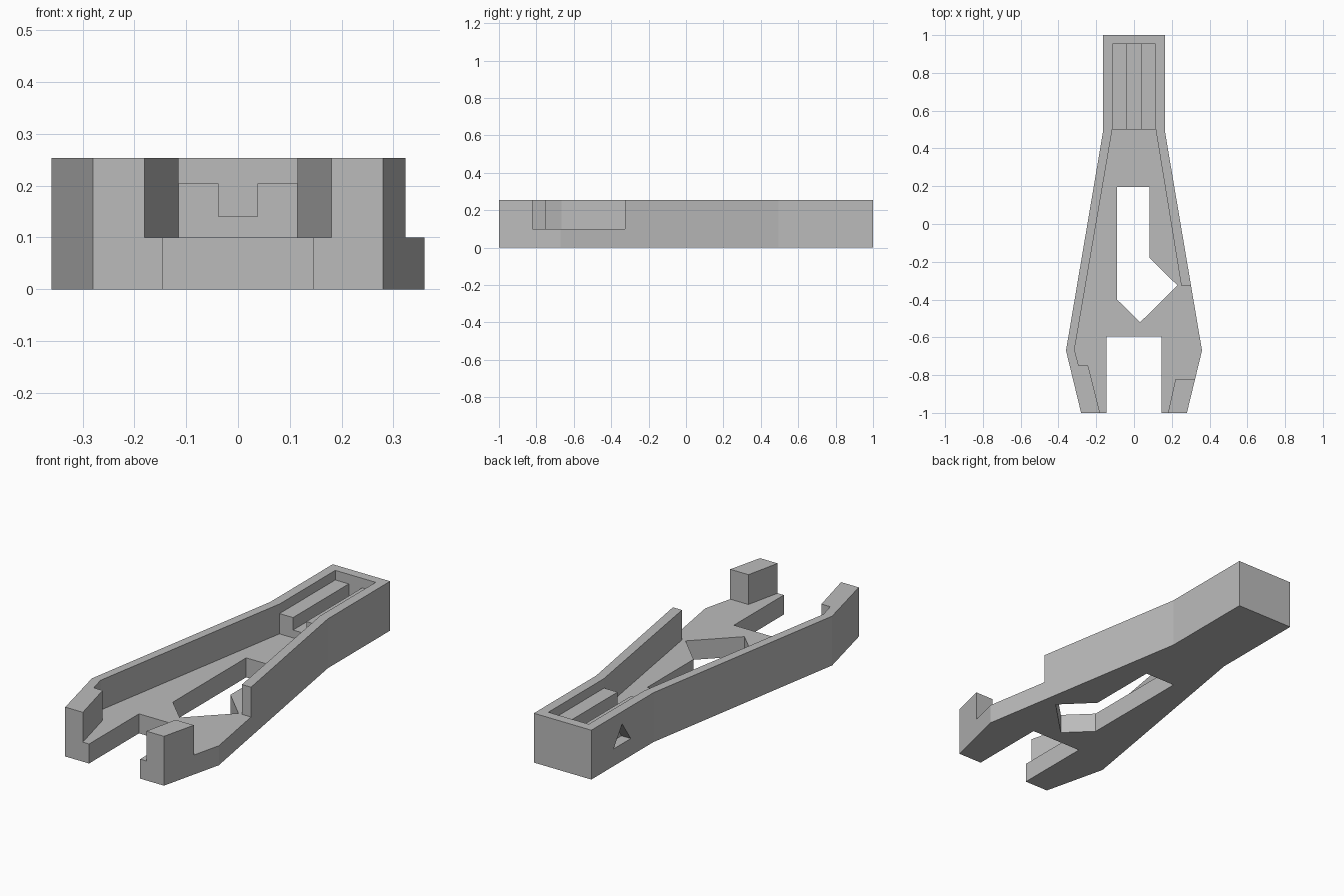
import bpy
import bmesh
from mathutils import Vector

cube = bpy.data.objects.get("Cube")
if cube:
    bpy.data.objects.remove(cube, do_unlink=True)

HEIGHT, FLOOR = 0.253, 0.10
ABOVE, BELOW = 0.4, -0.1

grey = bpy.data.materials.new("light_grey")
grey.use_nodes = True
colour = (0.5, 0.5, 0.5, 1)
grey.diffuse_color = colour
grey.node_tree.nodes["Principled BSDF"].inputs["Base Color"].default_value = colour


def prism(name, points, direction):
    """Extrude a planar outline along a direction into a closed solid."""
    bm = bmesh.new()
    face = bm.faces.new([bm.verts.new(p) for p in points])
    moved = bmesh.ops.extrude_face_region(bm, geom=[face])["geom"]
    verts = [g for g in moved if isinstance(g, bmesh.types.BMVert)]
    bmesh.ops.translate(bm, verts=verts, vec=Vector(direction))
    bmesh.ops.recalc_face_normals(bm, faces=bm.faces)
    mesh = bpy.data.meshes.new(name)
    bm.to_mesh(mesh)
    bm.free()
    mesh.materials.append(grey)
    obj = bpy.data.objects.new(name, mesh)
    bpy.context.collection.objects.link(obj)
    return obj


def plan(name, outline, bottom, top):
    return prism(name, [(x, y, bottom) for x, y in outline], (0, 0, top - bottom))


def box_outline(half_width, front, back):
    return [(-half_width, front), (half_width, front),
            (half_width, back), (-half_width, back)]


def mirrored(half):
    return half + [(-x, y) for x, y in reversed(half)]


# Full-height body: straight handle flaring into two prongs
body = plan("clip_body",
            mirrored([(0.28, -1), (0.36, -0.67), (0.163, 0.495), (0.163, 1)]),
            0, HEIGHT)

# Tray between the side walls, open at the front and through the right wall
tray = [(-0.115, 0.5), (0.115, 0.5), (0.25, -0.325), (0.5, -0.325),
        (0.5, -0.82), (0.22, -0.82), (0.18, -1), (0.18, -1.1),
        (-0.18, -1.1), (-0.18, -1), (-0.243, -0.75), (-0.293, -0.75),
        (-0.315, -0.665)]

# Window through the floor with a pointed side pocket
window = [(-0.09, 0.195), (0.083, 0.195), (0.083, -0.18),
          (0.23, -0.325), (0.033, -0.52), (-0.09, -0.4)]

# Triangular blind hole in the side of the handle
hole = [(-0.3, 0.82, 0.088), (-0.3, 0.68, 0.088), (-0.3, 0.75, 0.19)]

cutters = [
    plan("tray_cutter", tray, FLOOR, ABOVE),
    plan("window_cutter", window, BELOW, ABOVE),
    plan("jaw_cutter", box_outline(0.145, -1.2, -0.595), BELOW, ABOVE),
    plan("handle_pocket_cutter", box_outline(0.1145, 0.4, 0.952), 0.204, ABOVE),
    plan("handle_groove_cutter", box_outline(0.038, 0.4, 0.952), 0.14, ABOVE),
    prism("side_hole_cutter", hole, (0.19, 0, 0)),
]

# Cut each shape out of the body
bpy.context.view_layer.objects.active = body
for cutter in cutters:
    cutter.hide_render = True
    cut = body.modifiers.new(cutter.name, "BOOLEAN")
    cut.operation = "DIFFERENCE"
    cut.solver = "EXACT"
    cut.object = cutter
    bpy.ops.object.modifier_apply(modifier=cut.name)
    bpy.data.objects.remove(cutter, do_unlink=True)
